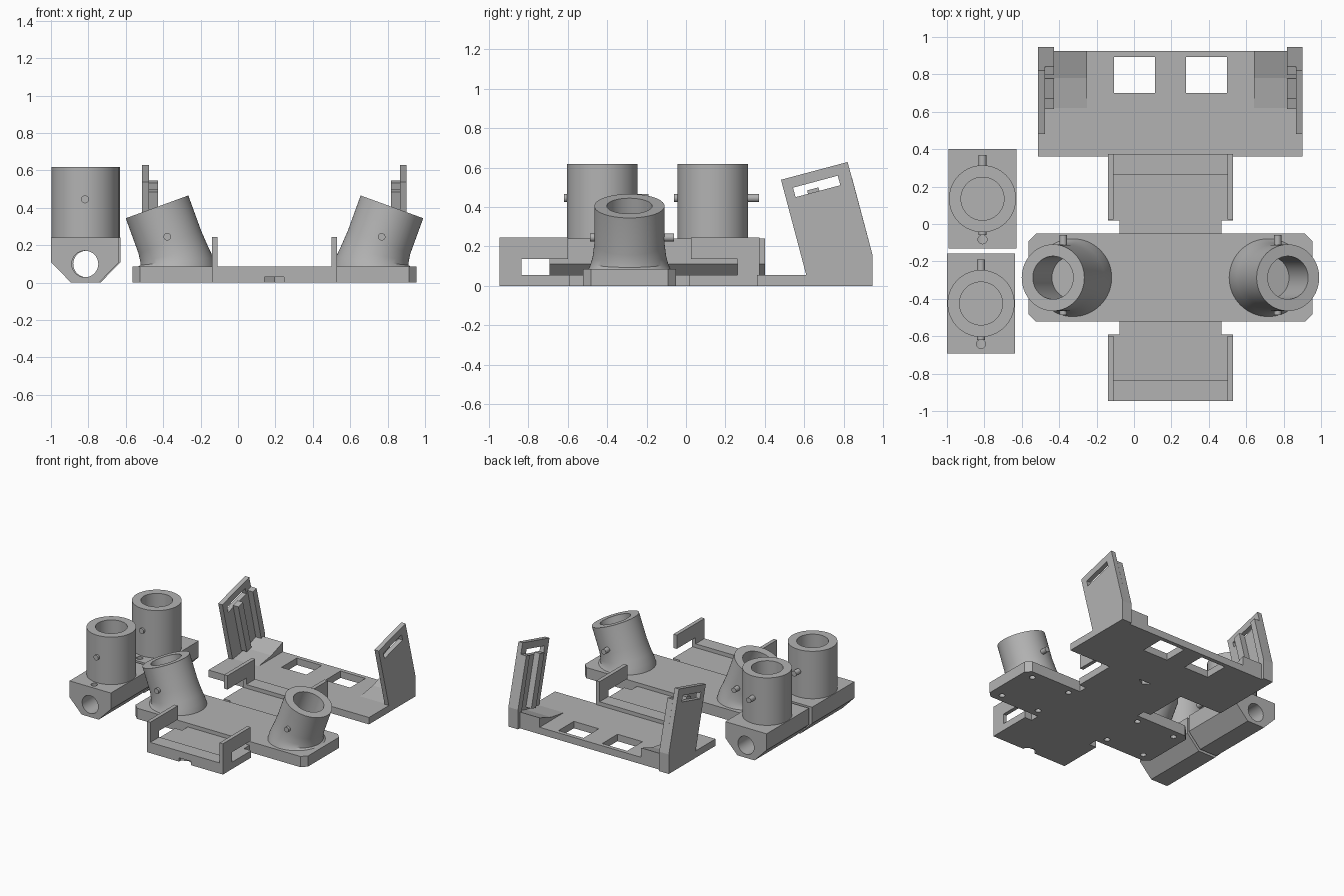
import bpy, bmesh, math
from mathutils import Vector, Matrix

if "Cube" in bpy.data.objects:
    bpy.data.objects.remove(bpy.data.objects["Cube"])

grey = bpy.data.materials.new("plain grey")
grey.use_nodes = True
GREY = (0.45, 0.45, 0.45, 1)
grey.diffuse_color = GREY
grey.node_tree.nodes["Principled BSDF"].inputs["Base Color"].default_value = GREY


def finish(name, bm, smooth=False):
    bmesh.ops.recalc_face_normals(bm, faces=bm.faces)
    mesh = bpy.data.meshes.new(name)
    bm.to_mesh(mesh)
    bm.free()
    mesh.materials.append(grey)
    ob = bpy.data.objects.new(name, mesh)
    bpy.context.collection.objects.link(ob)
    if smooth:
        activate(ob)
        bpy.ops.object.shade_smooth_by_angle(angle=math.radians(30))
    return ob


def activate(ob):
    bpy.ops.object.select_all(action='DESELECT')
    ob.select_set(True)
    bpy.context.view_layer.objects.active = ob


def prism(name, points, axis, lo, hi):
    """Extrude a 2D outline along one axis; the outline uses the other two axes in order."""
    bm = bmesh.new()
    verts = []
    for p in points:
        co = list(p)
        co.insert(axis, lo)
        verts.append(bm.verts.new(co))
    face = bm.faces.new(verts)
    new = bmesh.ops.extrude_face_region(bm, geom=[face])["geom"]
    shift = Vector((0, 0, 0))
    shift[axis] = hi - lo
    bmesh.ops.translate(bm, verts=[v for v in new if isinstance(v, bmesh.types.BMVert)], vec=shift)
    return finish(name, bm)


def box(name, x0, x1, y0, y1, z0, z1):
    return prism(name, [(x0, y0), (x1, y0), (x1, y1), (x0, y1)], 2, z0, z1)


def loft(name, rings, sides=64):
    """Skin circles given as (centre, tilt about y, radius), capped at both ends."""
    bm = bmesh.new()
    loops = []
    for centre, tilt, r in rings:
        turn = Matrix.Rotation(tilt, 3, 'Y')
        angles = [2 * math.pi * i / sides for i in range(sides)]
        loops.append([bm.verts.new(Vector(centre) + turn @ Vector((r * math.cos(a), r * math.sin(a), 0)))
                      for a in angles])
    for a, b in zip(loops, loops[1:]):
        for i in range(sides):
            j = (i + 1) % sides
            bm.faces.new((a[i], a[j], b[j], b[i]))
    bm.faces.new(loops[0])
    bm.faces.new(loops[-1])
    return finish(name, bm, True)


def rod(name, x, z, y0, y1, r, sides=24):
    pts = [(x + r * math.cos(2 * math.pi * i / sides), z + r * math.sin(2 * math.pi * i / sides))
           for i in range(sides)]
    ob = prism(name, pts, 1, y0, y1)
    activate(ob)
    bpy.ops.object.shade_smooth_by_angle(angle=math.radians(30))
    return ob


def cut(ob, cutters):
    for c in cutters:
        c.hide_render = True
        mod = ob.modifiers.new("cut", 'BOOLEAN')
        mod.operation = 'DIFFERENCE'
        mod.solver = 'EXACT'
        mod.object = c
        activate(ob)
        bpy.ops.object.modifier_apply(modifier=mod.name)
        bpy.data.objects.remove(c)


CX, CY = 0.195, -0.287   # middle of the cross-shaped base

# Central plate with clipped corners and blind screw holes underneath
hx, hy, c = 0.76, 0.235, 0.04
corner = [(hx, hy - c), (hx - c, hy)]
outline = corner + [(-x, y) for x, y in corner[::-1]]
outline += [(-x, -y) for x, y in outline]
plate = prism("base_plate", [(CX + x, CY + y) for x, y in outline], 2, 0, 0.085)
cut(plate, [loft("screw_hole", [((CX + sx, CY + sy, -0.05), 0, 0.022), ((CX + sx, CY + sy, 0.04), 0, 0.022)], 20)
            for sx in (-0.665, -0.325, 0.325, 0.665) for sy in (-0.17, 0.17)])

# Front and back arms: neck, floor, end rail and slotted side walls
for s, side in ((-1, "front"), (1, "back")):
    def span(a, b):
        return sorted((CY + s * a, CY + s * b))
    box(side + "_arm_neck", CX - 0.272, CX + 0.272, *span(0.235, 0.305), 0, 0.055)
    box(side + "_arm_floor", CX - 0.335, CX + 0.335, *span(0.305, 0.548), 0, 0.055)
    rail = box(side + "_arm_rail", CX - 0.335, CX + 0.335, *span(0.548, 0.66), 0, 0.085)
    y = CY + s * 0.66
    cut(rail, [prism("notch", [(CX - 0.052, y + s * 0.1), (CX - 0.052, y - s * 0.02), (CX, y - s * 0.05),
                               (CX + 0.052, y - s * 0.02), (CX + 0.052, y + s * 0.1)], 2, -0.05, 0.03)])
    for m, hand in ((-1, "right"), (1, "left")):
        x0, x1 = sorted((CX + m * 0.305, CX + m * 0.335))
        wall = [(0.66, 0.085), (0.66, 0.245), (0.312, 0.245), (0.312, 0.135), (0.548, 0.135), (0.548, 0.085)]
        prism(f"{side}_arm_{hand}_wall", [(CY + s * a, z) for a, z in wall], 0, x0, x1)

# Leaning sockets with flared feet and side pins
lean = math.radians(20)
for m, hand in ((-1, "right"), (1, "left")):
    top = Vector((CX + m * 0.628, CY, 0.405))
    axis = Vector((m * math.sin(lean), 0, math.cos(lean)))
    t = m * lean
    foot = Vector((CX + m * 0.522, CY, 0.085))
    rings = [(foot, 0, 0.208),
             (top - axis * 0.31, t * 0.3, 0.196),
             (top - axis * 0.27, t * 0.6, 0.186),
             (top - axis * 0.20, t, 0.178),
             (top, t, 0.178), (top, t, 0.115),
             (top - axis * 0.30, t, 0.115)]
    loft(hand + "_leaning_socket", rings)
    px = CX + m * 0.573
    rod(hand + "_socket_back_pin", px, 0.245, CY + 0.13, CY + 0.227, 0.02)
    rod(hand + "_socket_front_pin", px, 0.245, CY - 0.2, CY - 0.13, 0.02)

# Two loose upright sockets on chamfered foot blocks
for name, x, y in (("front", -0.818, -0.425), ("back", -0.81, 0.135)):
    half = [(0.075, 0), (0.182, 0.11), (0.182, 0.24)]
    block = prism(name + "_foot_block", [(x + a, z) for a, z in half] + [(x - a, z) for a, z in half[::-1]],
                  1, y - 0.267, y + 0.267)
    cut(block, [rod("cross_bore", x, 0.1, y - 0.4, y + 0.4, 0.071, 32),
                loft("nut_hole", [((x, y - 0.217, 0.1), 0, 0.024), ((x, y - 0.217, 0.4), 0, 0.024)], 20)])
    loft(name + "_upright_socket", [((x, y, 0.24), 0, 0.179), ((x, y, 0.618), 0, 0.179),
                                    ((x, y, 0.618), 0, 0.115), ((x, y, 0.25), 0, 0.115)])
    rod(name + "_upright_back_pin", x, 0.445, y + 0.13, y + 0.235, 0.021)
    rod(name + "_upright_front_pin", x, 0.445, y - 0.195, y - 0.13, 0.021)

# Rear tray with two square openings
tray = box("rear_tray", -0.512, 0.902, 0.36, 0.925, 0, 0.055)
cut(tray, [box("opening", CX + a, CX + a + 0.22, 0.70, 0.893, -0.1, 0.2) for a in (-0.302, 0.083)])

# Tilted side panels of the tray, with slot, guide ribs and ramps
up, along = Vector((-0.259, 0.966)), Vector((0.966, 0.259))
origin = Vector((0.61, 0.055))


def tilted(v0, v1, u0, u1):
    return [origin + along * v + up * u for v, u in ((v0, u0), (v1, u0), (v1, u1), (v0, u1))]


for m, hand in ((-1, "right"), (1, "left")):
    def xs(a, b):
        return sorted((CX + m * a, CX + m * b))
    panel = prism(hand + "_side_panel", [(0.61, 0), (0.61, 0.055), (0.482, 0.538), (0.82, 0.628),
                                         (0.947, 0.155), (0.947, 0)], 0, *xs(0.67, 0.707))
    cut(panel, [prism("slot", tilted(0.05, 0.285, 0.395, 0.445), 0, *xs(0.5, 0.8))])
    prism(hand + "_rear_rib", [(0.925, 0), (0.947, 0), (0.947, 0.155), origin + along * 0.352 + up * 0.413,
                               origin + along * 0.305 + up * 0.413, (0.90, 0.13)], 0, *xs(0.622, 0.67))
    prism(hand + "_front_rib", tilted(0.115, 0.175, 0, 0.413), 0, *xs(0.622, 0.67))
    prism(hand + "_ramp", [(0.62, 0.055), (0.925, 0.055), (0.925, 0.13), (0.78, 0.08)], 0, *xs(0.447, 0.67))
